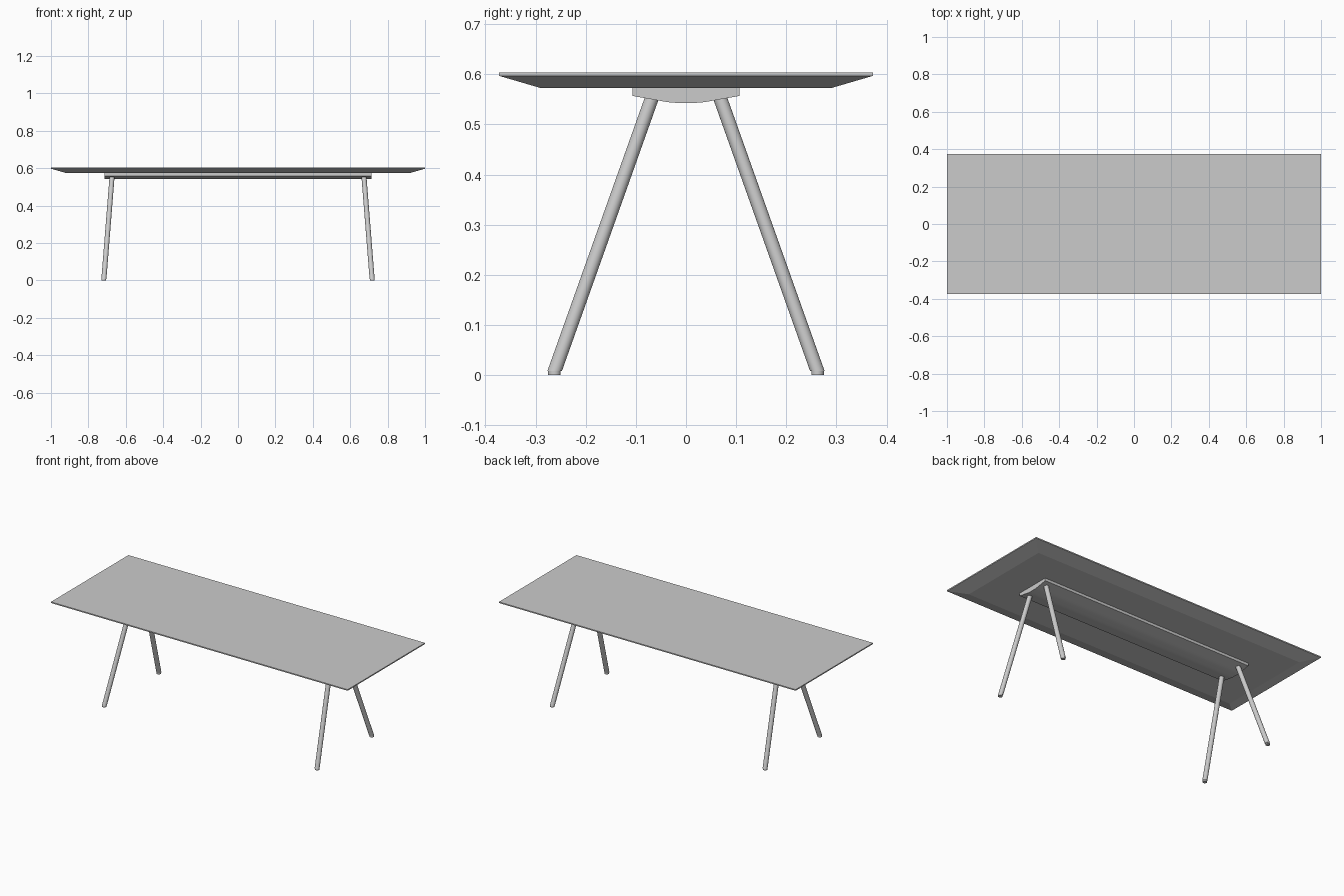
import bpy
import bmesh

cube = bpy.data.objects.get("Cube")
if cube:
    bpy.data.objects.remove(cube)

grey = bpy.data.materials.new("light_grey")
grey.use_nodes = True
grey.diffuse_color = (0.6, 0.6, 0.6, 1)
grey.node_tree.nodes["Principled BSDF"].inputs["Base Color"].default_value = (0.6, 0.6, 0.6, 1)


def add_object(name, bm, smooth=False):
    bmesh.ops.recalc_face_normals(bm, faces=bm.faces)
    mesh = bpy.data.meshes.new(name)
    bm.to_mesh(mesh)
    bm.free()
    mesh.materials.append(grey)
    obj = bpy.data.objects.new(name, mesh)
    bpy.context.collection.objects.link(obj)
    if smooth:
        bpy.ops.object.select_all(action="DESELECT")
        obj.select_set(True)
        bpy.context.view_layer.objects.active = obj
        bpy.ops.object.shade_smooth_by_angle(angle=0.6)
    return obj


def loft(name, rings, smooth=False):
    """Skin a stack of equal-length point rings and cap both ends."""
    bm = bmesh.new()
    loops = [[bm.verts.new(p) for p in ring] for ring in rings]
    for a, b in zip(loops, loops[1:]):
        for i in range(len(a)):
            j = (i + 1) % len(a)
            bm.faces.new((a[i], a[j], b[j], b[i]))
    bm.faces.new(loops[0])
    bm.faces.new(loops[-1])
    return add_object(name, bm, smooth)


def rectangle(hx, hy, z):
    return [(-hx, -hy, z), (hx, -hy, z), (hx, hy, z), (-hx, hy, z)]


def leaning_cylinder(name, bottom, top, rx, ry):
    """Cylinder whose ends stay level while its axis leans."""
    bm = bmesh.new()
    bmesh.ops.create_cone(bm, cap_ends=True, segments=32, radius1=1, radius2=1, depth=1)
    for v in bm.verts:
        end = top if v.co.z > 0 else bottom
        v.co = (end[0] + v.co.x * rx, end[1] + v.co.y * ry, end[2])
    add_object(name, bm, smooth=True)


# Table top with a bevelled underside
loft("table_top", [rectangle(0.915, 0.291, 0.573),
                   rectangle(1, 0.373, 0.597),
                   rectangle(1, 0.373, 0.604)])

# Support rail under the top, with a softly rounded belly
half = [(0.107, 0.574), (0.107, 0.557), (0.045, 0.546), (0.036, 0.5445),
        (0.027, 0.5435), (0.015, 0.543)]
profile = half + [(-y, z) for y, z in reversed(half)]
loft("support_rail", [[(x, y, z) for y, z in profile] for x in (-0.713, 0.713)], smooth=True)

# Splayed legs and their level feet
for side, sx in (("left", 1), ("right", -1)):
    for end, sy in (("front", -1), ("back", 1)):
        leaning_cylinder(f"{end}_{side}_leg", (sx * 0.717, sy * 0.262, 0.008),
                         (sx * 0.673, sy * 0.0655, 0.56), 0.0135, 0.0145)
        leaning_cylinder(f"{end}_{side}_foot", (sx * 0.718, sy * 0.2625, 0),
                         (sx * 0.718, sy * 0.2625, 0.008), 0.0125, 0.0125)
